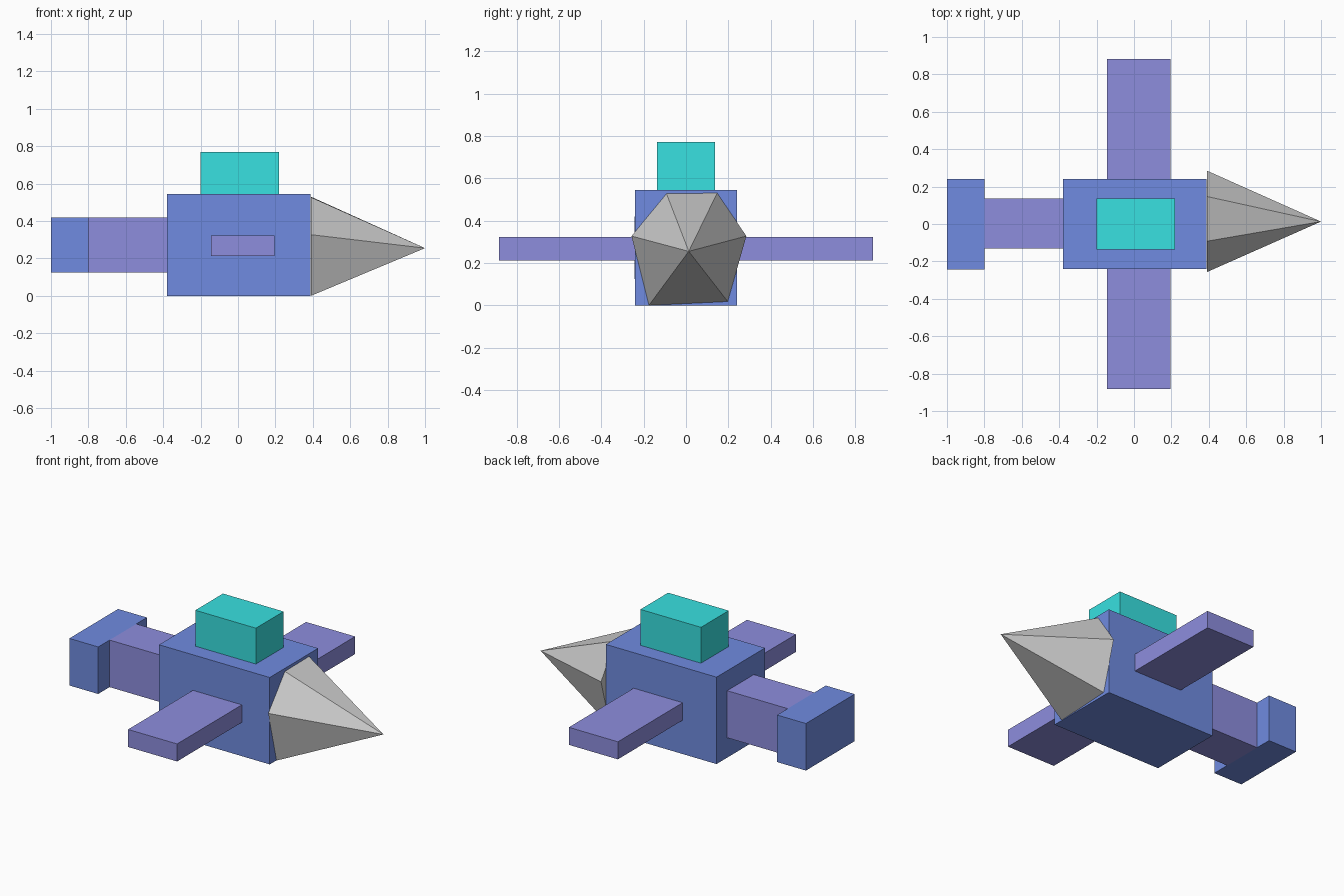
import bpy
import bmesh

if "Cube" in bpy.data.objects:
    bpy.data.objects.remove(bpy.data.objects["Cube"])


def material(name, rgb):
    mat = bpy.data.materials.new(name)
    mat.diffuse_color = (*rgb, 1.0)
    mat.use_nodes = True
    mat.node_tree.nodes["Principled BSDF"].inputs["Base Color"].default_value = mat.diffuse_color
    return mat


BLUE = material("blue", (0.16, 0.26, 0.75))
PURPLE = material("purple", (0.27, 0.27, 0.73))
CYAN = material("cyan", (0.04, 0.75, 0.75))


def add_object(name, bm, mat=None):
    bmesh.ops.recalc_face_normals(bm, faces=bm.faces)
    mesh = bpy.data.meshes.new(name)
    bm.to_mesh(mesh)
    bm.free()
    if mat:
        mesh.materials.append(mat)
    obj = bpy.data.objects.new(name, mesh)
    bpy.context.collection.objects.link(obj)
    return obj


def box(name, xs, ys, zs, mat):
    """Box between the (min, max) limits on each axis."""
    bm = bmesh.new()
    bmesh.ops.create_cube(bm, size=1)
    for v in bm.verts:
        v.co = [lim[0] if c < 0 else lim[1] for c, lim in zip(v.co, (xs, ys, zs))]
    return add_object(name, bm, mat)


# Fuselage and cabin
box("body", (-0.38, 0.388), (-0.24, 0.24), (0, 0.545), BLUE)
box("cabin", (-0.2, 0.22), (-0.137, 0.137), (0.545, 0.77), CYAN)

# Tail boom and crosswise tail block
box("tail_boom", (-0.8, -0.38), (-0.13, 0.135), (0.125, 0.42), PURPLE)
box("tail_block", (-1.0, -0.8), (-0.243, 0.24), (0.125, 0.42), BLUE)

# Wings, one on each side
for side, ys in (("left", (0.24, 0.882)), ("right", (-0.882, -0.24))):
    box(side + "_wing", (-0.145, 0.195), ys, (0.212, 0.322), PURPLE)

# Nose: pyramid on an uneven six-sided base
base = [(-0.092, 0.527), (0.147, 0.53), (0.285, 0.327),
        (0.197, 0.018), (-0.175, 0.0), (-0.257, 0.327)]
bm = bmesh.new()
ring = [bm.verts.new((0.39, y, z)) for y, z in base]
tip = bm.verts.new((1.0, 0.013, 0.255))
bm.faces.new(ring)
for a, b in zip(ring, ring[1:] + ring[:1]):
    bm.faces.new((a, b, tip))
add_object("nose", bm)
